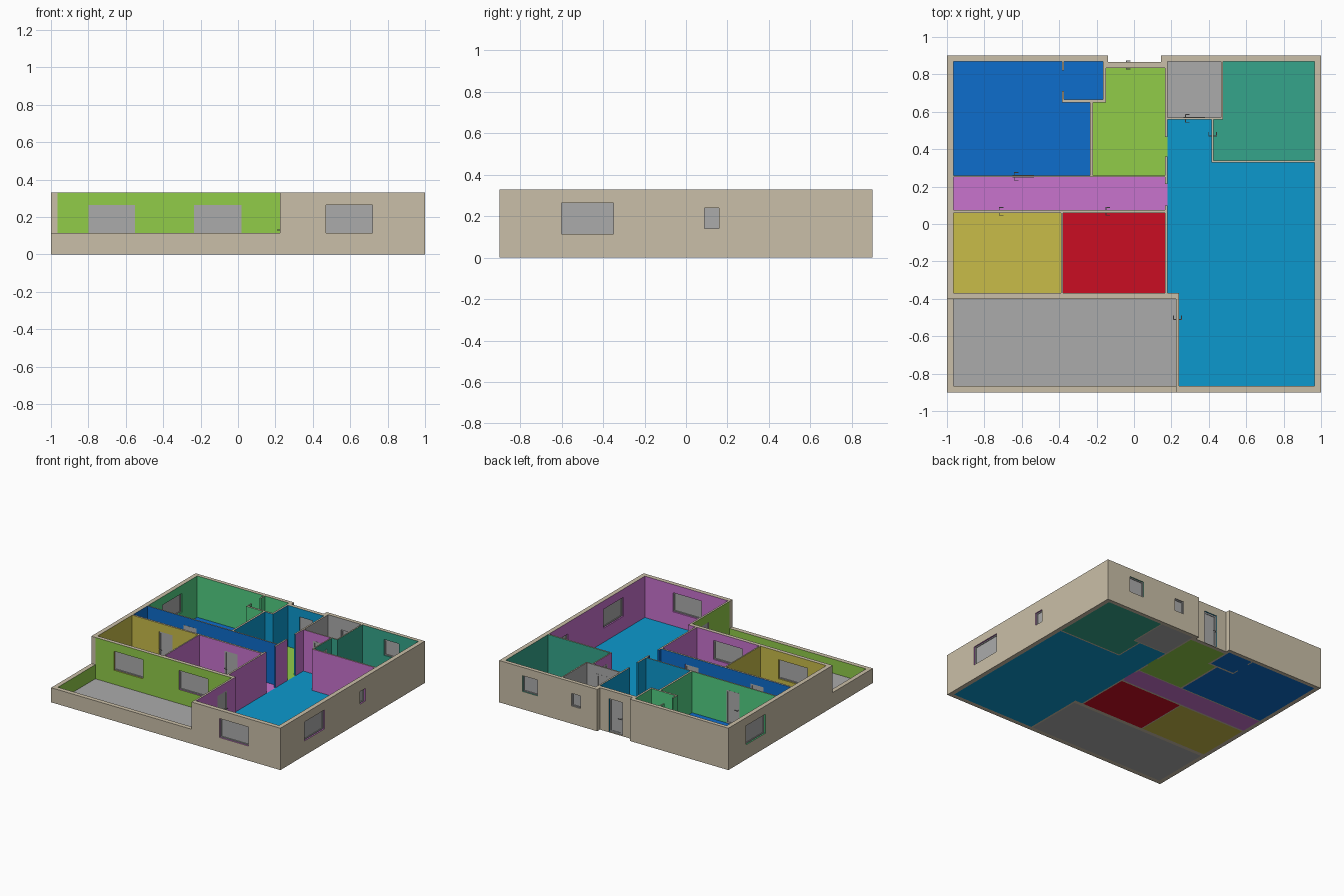
import bpy, bmesh

if "Cube" in bpy.data.objects:
    bpy.data.objects.remove(bpy.data.objects["Cube"])

# ---------- materials ----------
PALETTE = {"tan": "CABFA8", "blue": "0D6DCC", "lime": "91CC49", "grey": "ABABAB",
           "teal": "35A58B", "cyan": "0C99CE", "orchid": "C873CE",
           "yellow": "C8BC49", "red": "CA0D22", "green": "51CE83"}
NAMES = list(PALETTE)
MATS = []


def linear(c):
    return c / 12.92 if c <= 0.04045 else ((c + 0.055) / 1.055) ** 2.4


for name, code in PALETTE.items():
    m = bpy.data.materials.new(name)
    m.diffuse_color = [linear(int(code[i:i + 2], 16) / 255) for i in (0, 2, 4)] + [1]
    m.use_nodes = True
    m.node_tree.nodes["Principled BSDF"].inputs["Base Color"].default_value = m.diffuse_color
    MATS.append(m)

TOP, FLOOR, LOW = 0.33, 0.004, 0.115

# ---------- plan: rooms and full-height passages (x0, x1, y0, y1, floor, walls) ----------
ROOMS = [
    (-.965, -.385, .26, .87, "blue", "green"),      # bedroom
    (-.385, -.235, .26, .65, "blue", "green"),
    (-.375, -.165, .665, .87, "blue", "green"),     # closet
    (-.385, -.375, .71, .82, "blue", "green"),      # closet passage
    (-.22, .165, .26, .65, "lime", "cyan"),         # hall
    (-.15, .165, .65, .835, "lime", "cyan"),
    (.165, .178, .36, .465, "lime", "cyan"),        # hall passage
    (-.965, .165, .075, .25, "orchid", "blue"),     # corridor
    (.165, .178, .10, .215, "orchid", "blue"),      # corridor passage
    (-.965, -.39, -.37, .06, "yellow", "yellow"),   # small room
    (-.38, .165, -.37, .06, "red", "orchid"),       # middle room
    (.178, .465, .57, .87, "grey", "grey"),         # bathroom
    (.475, .965, .34, .87, "teal", "teal"),         # corner room
    (.425, .475, .34, .56, "teal", "teal"),
    (.178, .415, .328, .56, "cyan", "orchid"),      # living room
    (.178, .965, -.37, .328, "cyan", "orchid"),
    (.24, .965, -.865, -.37, "cyan", "orchid"),
    (-.965, .225, -.865, -.4, "grey", "lime"),      # terrace
]
# ---------- holes: (runs along, start, end, wall from, wall to, z0, z1, reveal) ----------
WINDOWS = [
    ("x", -.80, -.55, -.4, -.37, LOW, .265, "yellow"),
    ("x", -.235, .02, -.4, -.37, LOW, .265, "orchid"),
    ("x", .47, .72, -.9, -.865, LOW, .265, "orchid"),
    ("x", .665, .795, .87, .9, .14, .265, "teal"),
    ("x", .29, .37, .87, .9, .14, .24, "grey"),
    ("y", -.60, -.35, .965, 1, LOW, .265, "orchid"),
    ("y", .09, .16, .965, 1, .14, .24, "orchid"),
    ("y", .44, .68, -1, -.965, LOW, .265, "green"),
]
DOORS = [
    ("x", -.65, -.535, .25, .26, FLOOR, .265, "blue"),
    ("x", -.73, -.615, .06, .075, FLOOR, .265, "yellow"),
    ("x", -.16, -.045, .06, .075, FLOOR, .265, "orchid"),
    ("x", .265, .38, .56, .57, FLOOR, .265, "grey"),
    ("x", -.05, .065, .835, .865, FLOOR, .265, "cyan"),
    ("y", .385, .5, .415, .425, FLOOR, .265, "teal"),
    ("y", -.60, -.48, .225, .24, FLOOR, .265, "orchid"),
]


def place(axis, a0, a1, b0, b1):
    return (a0, a1, b0, b1) if axis == "x" else (b0, b1, a0, a1)


# empty volumes: (x0, x1, y0, y1, z0, z1, colour of the surfaces around them)
VOIDS = [(*r[:4], FLOOR, TOP, r[5]) for r in ROOMS]
VOIDS += [(*place(*h[:5]), h[5], h[6], h[7]) for h in WINDOWS + DOORS]
VOIDS += [(-1, .225, -.9, -.4, LOW, TOP, "tan"),          # above terrace parapet
          (-.14, .145, .865, .9, 0, TOP, "tan")]          # entrance recess


def cuts(k, ends):
    return sorted({round(v[i], 4) for v in VOIDS for i in (k, k + 1)} | set(ends))


def inside(p, b):
    return all(b[2 * k] < p[k] < b[2 * k + 1] for k in range(len(b) // 2))


# ---------- house shell: solid cells between the rooms ----------
def build_shell():
    axes = [cuts(0, (-1, 1)), cuts(2, (-.9, .9)), cuts(4, (0, TOP))]
    n = [len(a) - 1 for a in axes]

    def look(c):
        """None when solid, else the colour belonging to that empty cell."""
        if any(c[k] < 0 or c[k] >= n[k] for k in range(3)):
            return "tan"
        p = [(axes[k][c[k]] + axes[k][c[k] + 1]) / 2 for k in range(3)]
        return next((v[6] for v in VOIDS if inside(p, v[:6])), None)

    state = {(i, j, k): look((i, j, k)) for i in range(-1, n[0] + 1)
             for j in range(-1, n[1] + 1) for k in range(-1, n[2] + 1)}
    bm = bmesh.new()
    verts = {}

    def vert(key):
        if key not in verts:
            verts[key] = bm.verts.new([axes[k][key[k]] for k in range(3)])
        return verts[key]

    for c, s in state.items():
        if s is not None:
            continue
        mid = [(axes[k][c[k]] + axes[k][c[k] + 1]) / 2 for k in range(2)]
        room = next((r for r in ROOMS if inside(mid, r[:4])), None)
        for k in range(3):
            for side in (0, 1):
                nb = list(c)
                nb[k] += 2 * side - 1
                colour = state[tuple(nb)]
                if colour is None:
                    continue
                u, w = (k + 1) % 3, (k + 2) % 3
                loop = []
                for du, dw in ((0, 0), (1, 0), (1, 1), (0, 1)):
                    key = list(c)
                    key[k] += side
                    key[u] += du
                    key[w] += dw
                    loop.append(vert(tuple(key)))
                f = bm.faces.new(loop if side else loop[::-1])
                if k == 2:                       # floors by room, wall tops tan
                    colour = room[4] if room else (colour if c[2] and nb[2] < n[2] else "tan")
                    if not room and axes[2][c[2] + side] in (LOW, TOP) and \
                            state[tuple(nb)] == "tan":
                        colour = "tan"
                f.material_index = NAMES.index(colour)
    bmesh.ops.dissolve_limit(bm, angle_limit=.01, verts=bm.verts, edges=bm.edges,
                             delimit={'MATERIAL'})
    finish(bm, "house_shell")


def finish(bm, name):
    me = bpy.data.meshes.new(name)
    bm.to_mesh(me)
    bm.free()
    for m in MATS:
        me.materials.append(m)
    bpy.context.collection.objects.link(bpy.data.objects.new(name, me))


def box(bm, axis, a0, a1, b0, b1, z0, z1):
    x0, x1, y0, y1 = place(axis, a0, a1, b0, b1)
    geo = bmesh.ops.create_cube(bm, size=1)
    for v in geo["verts"]:
        v.co = ((x0 + x1) / 2 + v.co.x * (x1 - x0), (y0 + y1) / 2 + v.co.y * (y1 - y0),
                (z0 + z1) / 2 + v.co.z * (z1 - z0))
    for f in {f for v in geo["verts"] for f in v.link_faces}:
        f.material_index = NAMES.index("grey")


def framed_panel(bm, axis, a0, a1, mid, z0, z1, depth, rim):
    b0, b1 = mid - depth / 2, mid + depth / 2
    box(bm, axis, a0, a0 + rim, b0, b1, z0, z1)
    box(bm, axis, a1 - rim, a1, b0, b1, z0, z1)
    box(bm, axis, a0 + rim, a1 - rim, b0, b1, z0, z0 + rim)
    box(bm, axis, a0 + rim, a1 - rim, b0, b1, z1 - rim, z1)
    box(bm, axis, a0 + rim, a1 - rim, mid - .002, mid + .002, z0 + rim, z1 - rim)


build_shell()

# ---------- windows ----------
for i, (ax, a0, a1, b0, b1, z0, z1, _) in enumerate(WINDOWS):
    bm = bmesh.new()
    framed_panel(bm, ax, a0, a1, (b0 + b1) / 2, z0, z1, .014, .008)
    finish(bm, f"window_{i + 1}")

# ---------- doors with a lever handle on both sides ----------
for i, (ax, a0, a1, b0, b1, z0, z1, _) in enumerate(DOORS):
    bm = bmesh.new()
    mid = (b0 + b1) / 2
    framed_panel(bm, ax, a0, a1, mid, z0, z1, .012, .012)
    left = a0 if ax == "x" else a1 - .04
    for s in (-1, 1):
        near, far = sorted((mid + s * .004, mid + s * .022))
        box(bm, ax, left + .008, left + .012, near, far, .128, .132)
        near, far = sorted((mid + s * .019, mid + s * .023))
        box(bm, ax, left + .008, left + .032, near, far, .128, .132)
    finish(bm, f"door_{i + 1}")
